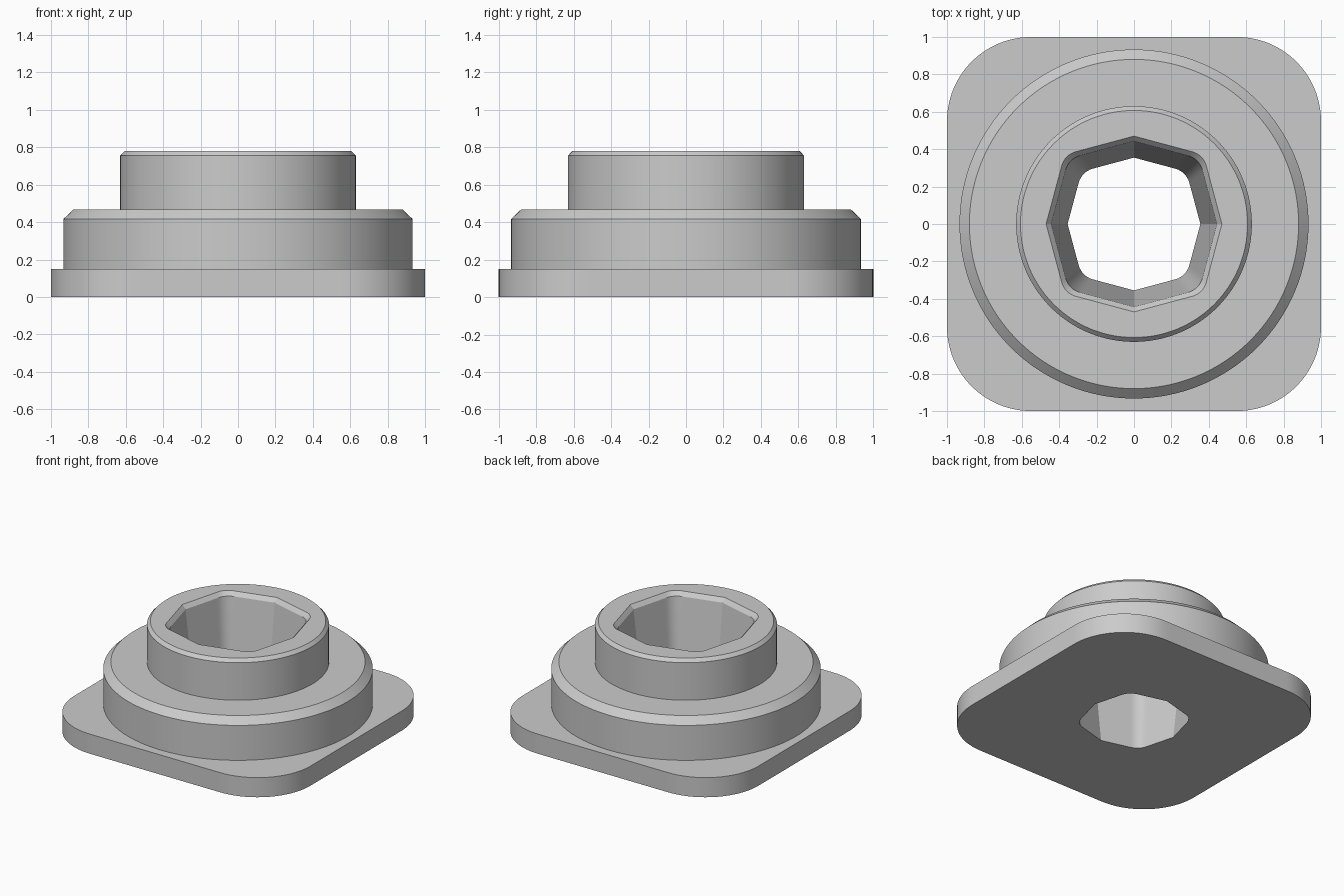
import bpy, bmesh
from math import atan2, cos, radians, sin, sqrt, tau

cube = bpy.data.objects.get("Cube")
if cube:
    bpy.data.objects.remove(cube, do_unlink=True)

STEPS = 192


def radius_at(angle, reach, fillet, tilt):
    """Polar radius of a four-sided outline with filleted diagonal corners.
    Each side is folded outward at its middle by the tilt angle."""
    quarter, diagonal = tau / 4, tau / 8
    a = angle % quarter
    a = min(a, quarter - a)
    wall = reach * cos(tilt)
    centre = (wall - fillet) / cos(diagonal - tilt)
    tangent = atan2(centre * sin(diagonal) + fillet * sin(tilt),
                    centre * cos(diagonal) + fillet * cos(tilt))
    if a <= tangent:
        return wall / cos(a - tilt)
    off = diagonal - a
    return centre * cos(off) + sqrt(fillet ** 2 - (centre * sin(off)) ** 2)


def add_loop(bm, z, reach, fillet, tilt):
    loop = []
    for i in range(STEPS):
        a = tau * i / STEPS
        r = radius_at(a, reach, fillet, tilt)
        loop.append(bm.verts.new((r * cos(a), r * sin(a), z)))
    return loop


def plate(z):
    return z, 1.0, 0.45, 0.0


def disc(z, r):
    return z, r, r, 0.0


def socket(z, r):
    return z, r, 0.107, radians(15)


# Closed section: plate, collar, boss, then down the tapered socket
section = [
    plate(0), plate(0.15),
    disc(0.15, 0.933), disc(0.417, 0.933), disc(0.468, 0.88),
    disc(0.468, 0.63), disc(0.755, 0.63), disc(0.78, 0.607),
    socket(0.78, 0.47), socket(0.75, 0.443), socket(0, 0.355),
]

bm = bmesh.new()
loops = [add_loop(bm, *ring) for ring in section]
for lower, upper in zip(loops, loops[1:] + loops[:1]):
    for i in range(STEPS):
        j = (i + 1) % STEPS
        bm.faces.new((lower[i], lower[j], upper[j], upper[i]))
bmesh.ops.recalc_face_normals(bm, faces=bm.faces)

mesh = bpy.data.meshes.new("flanged_socket_hub")
bm.to_mesh(mesh)
bm.free()
hub = bpy.data.objects.new("flanged_socket_hub", mesh)
bpy.context.collection.objects.link(hub)

# Plain grey finish
grey = bpy.data.materials.new("light_grey")
grey.use_nodes = True
colour = (0.6, 0.6, 0.6, 1)
grey.diffuse_color = colour
grey.node_tree.nodes["Principled BSDF"].inputs["Base Color"].default_value = colour
mesh.materials.append(grey)

# Smooth round walls, crisp chamfers and socket corners
bpy.ops.object.select_all(action="DESELECT")
hub.select_set(True)
bpy.context.view_layer.objects.active = hub
bpy.ops.object.shade_smooth_by_angle(angle=radians(20))
